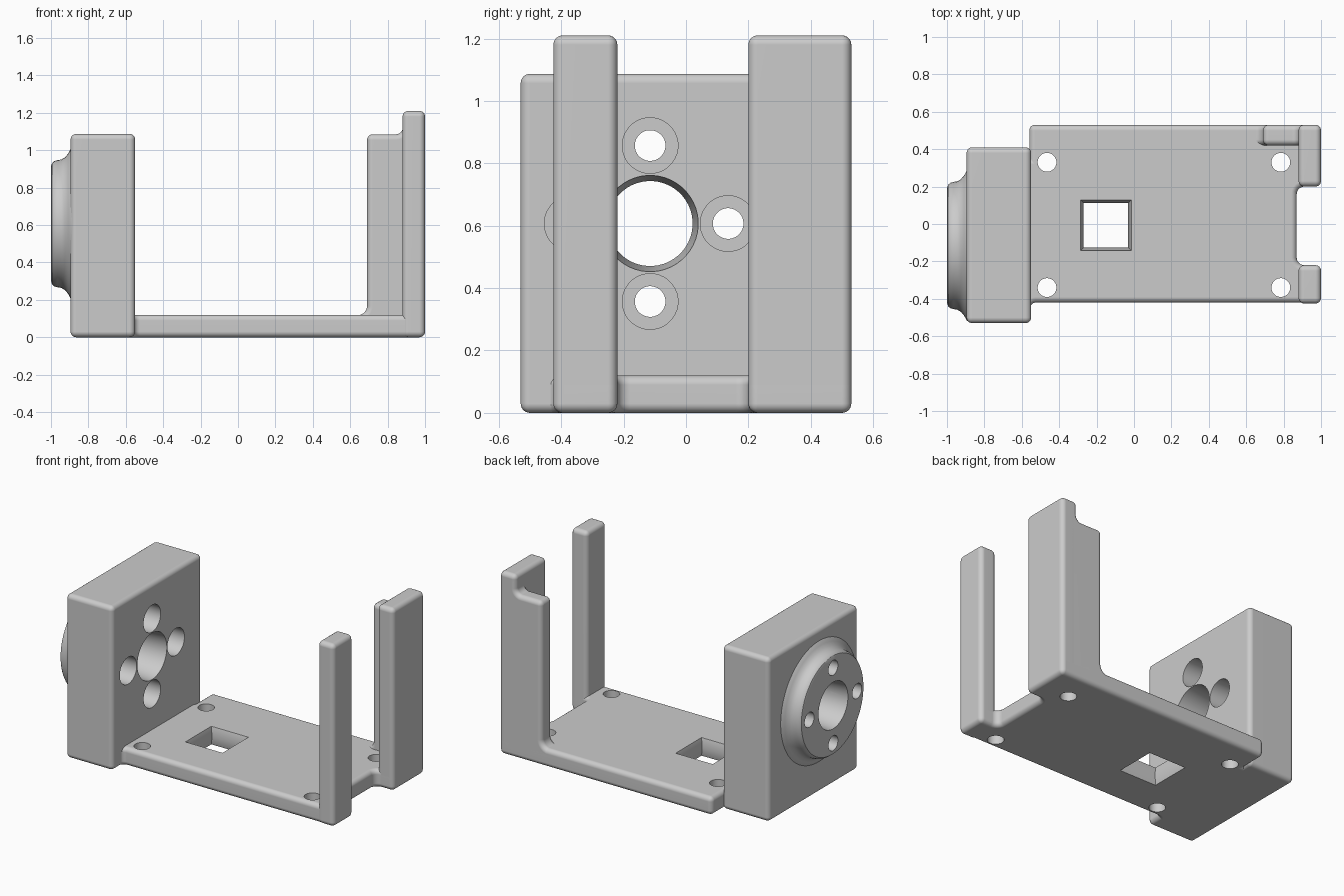
import bpy, bmesh
from math import pi, sin, cos, tan, radians
from mathutils import Vector

cube = bpy.data.objects.get("Cube")
if cube:
    bpy.data.objects.remove(cube, do_unlink=True)

R = 0.03                       # edge rounding
CY, CZ = -0.115, 0.607         # axis of the round boss

GREY = (0.6, 0.6, 0.6, 1)
grey = bpy.data.materials.new("plain grey")
grey.use_nodes = True
grey.diffuse_color = GREY
grey.node_tree.nodes["Principled BSDF"].inputs["Base Color"].default_value = GREY


def make_object(name, bm):
    bmesh.ops.recalc_face_normals(bm, faces=bm.faces)
    mesh = bpy.data.meshes.new(name)
    bm.to_mesh(mesh)
    bm.free()
    mesh.materials.append(grey)
    obj = bpy.data.objects.new(name, mesh)
    bpy.context.collection.objects.link(obj)
    return obj


def rounded(points, steps=6):
    """Outline in which points given with a radius become arcs."""
    out = []
    for i, p in enumerate(points):
        c = Vector(p[:2])
        if len(p) == 2:
            out.append(c)
            continue
        a = (Vector(points[i - 1][:2]) - c).normalized()
        b = (Vector(points[(i + 1) % len(points)][:2]) - c).normalized()
        half = a.angle(b) / 2
        centre = c + (a + b).normalized() * p[2] / sin(half)
        start = (c + a * p[2] / tan(half) - centre).normalized()
        end = (c + b * p[2] / tan(half) - centre).normalized()
        for k in range(steps + 1):
            out.append(centre + start.slerp(end, k / steps) * p[2])
    return out


def prism(name, points, lo, hi, place):
    """Extruded outline with every sharp edge rounded."""
    bm = bmesh.new()
    outline = rounded(points)
    low = [bm.verts.new(place(p.x, p.y, lo)) for p in outline]
    high = [bm.verts.new(place(p.x, p.y, hi)) for p in outline]
    bm.faces.new(low)
    bm.faces.new(high)
    n = len(outline)
    for i in range(n):
        j = (i + 1) % n
        bm.faces.new((low[i], low[j], high[j], high[i]))
    bmesh.ops.recalc_face_normals(bm, faces=bm.faces)
    sharp = [e for e in bm.edges if e.calc_face_angle(0) > radians(40)]
    bmesh.ops.bevel(bm, geom=sharp, offset=R, segments=6, profile=0.5,
                    affect='EDGES', clamp_overlap=False)
    return make_object(name, bm)


def flat(x, y, t):
    return (x, y, t)


def upright(x, z, t):
    return (x, t, z)


def box(name, x0, x1, y0, y1, z1):
    return prism(name, [(x0, y0), (x1, y0), (x1, y1), (x0, y1)], 0, z1, flat)


def lathe(bm, profile, place, sides=48):
    """Closed solid from (position, radius) pairs along an axis."""
    scale = 1 / cos(pi / sides)
    rings = []
    for t, r in profile:
        ring = []
        for k in range(sides):
            a = 2 * pi * (k + 0.5) / sides
            ring.append(bm.verts.new(place(t, r * scale * cos(a), r * scale * sin(a))))
        rings.append(ring)
    for a, b in zip(rings, rings[1:]):
        for k in range(sides):
            j = (k + 1) % sides
            bm.faces.new((a[k], a[j], b[j], b[k]))
    bm.faces.new(rings[0])
    bm.faces.new(rings[-1])


def along_x(y, z):
    return lambda t, u, v: (t, y + u, z + v)


def along_z(x, y):
    return lambda t, u, v: (x + u, y + v, t)


def waisted(lo, hi, rim, waist):
    """Hole profile that narrows evenly from both rims to its middle."""
    return [(lo - 0.1, rim), (lo, rim), ((lo + hi) / 2, waist), (hi, rim), (hi + 0.1, rim)]


def cut(obj, cutter):
    mod = obj.modifiers.new("holes", 'BOOLEAN')
    mod.operation, mod.solver, mod.object = 'DIFFERENCE', 'EXACT', cutter
    graph = bpy.context.evaluated_depsgraph_get()
    mesh = bpy.data.meshes.new_from_object(obj.evaluated_get(graph))
    obj.modifiers.clear()
    obj.data = mesh


# Base plate with a notch between the posts
plate = prism("base_plate", [
    (-0.8, -0.5), (-0.555, -0.5), (-0.555, -0.42, 0.03), (1, -0.42),
    (1, -0.22), (0.87, -0.22, 0.04), (0.87, 0.2, 0.04), (1, 0.2),
    (1, 0.53), (-0.56, 0.53), (-0.56, 0.35), (-0.8, 0.35)], 0, 0.12, flat)

# Posts at the open end, and the stepped flange beside the back post
front_post = box("front_post", 0.88, 1, -0.425, -0.22, 1.21)
back_post = box("back_post", 0.88, 1, 0.2, 0.53, 1.21)
flange = prism("back_flange", [
    (0.58, 0.02), (0.58, 0.118), (0.69, 0.118, 0.05), (0.69, 1.085),
    (0.88, 1.085, 0.035), (0.88, 1.2), (0.96, 1.2), (0.96, 0.02)], 0.42, 0.53, upright)

# Thick end wall and its flared boss
wall = box("end_wall", -0.895, -0.55, -0.53, 0.41, 1.087)
bm = bmesh.new()
lathe(bm, [(-0.88, 0.41), (-0.895, 0.40), (-0.908, 0.375), (-0.925, 0.355),
           (-0.945, 0.343), (-0.965, 0.34), (-0.982, 0.335), (-0.994, 0.325),
           (-1, 0.305)], along_x(CY, CZ), 64)
boss = make_object("round_boss", bm)

# Bore and four counterbored screw holes
bm = bmesh.new()
lathe(bm, waisted(-1, -0.55, 0.154, 0.136), along_x(CY, CZ))
for dy, dz in ((1, 0), (-1, 0), (0, 1), (0, -1)):
    lathe(bm, [(-1.1, 0.049), (-0.85, 0.049), (-0.85, 0.089), (-0.45, 0.089)],
          along_x(CY + 0.25 * dy, CZ + 0.25 * dz), 32)
wall_cutter = make_object("wall_hole_cutter", bm)

# Square window and four corner holes in the plate
bm = bmesh.new()
lathe(bm, waisted(0, 0.12, 0.136, 0.119), along_z(-0.15, -0.007), 4)
for x in (-0.465, 0.785):
    for y in (-0.34, 0.33):
        lathe(bm, [(-0.1, 0.05), (0.2, 0.05)], along_z(x, y), 32)
plate_cutter = make_object("plate_hole_cutter", bm)

cut(wall, wall_cutter)
cut(boss, wall_cutter)
cut(plate, plate_cutter)
for cutter in (wall_cutter, plate_cutter):
    bpy.data.objects.remove(cutter, do_unlink=True)

# Smooth shading with crisp flats
bpy.ops.object.select_all(action='DESELECT')
for obj in (plate, front_post, back_post, flange, wall, boss):
    obj.select_set(True)
    bpy.context.view_layer.objects.active = obj
    bpy.ops.object.shade_smooth_by_angle(angle=radians(32))
    obj.select_set(False)
    normals = obj.modifiers.new("flat normals", 'WEIGHTED_NORMAL')
    normals.keep_sharp = True
